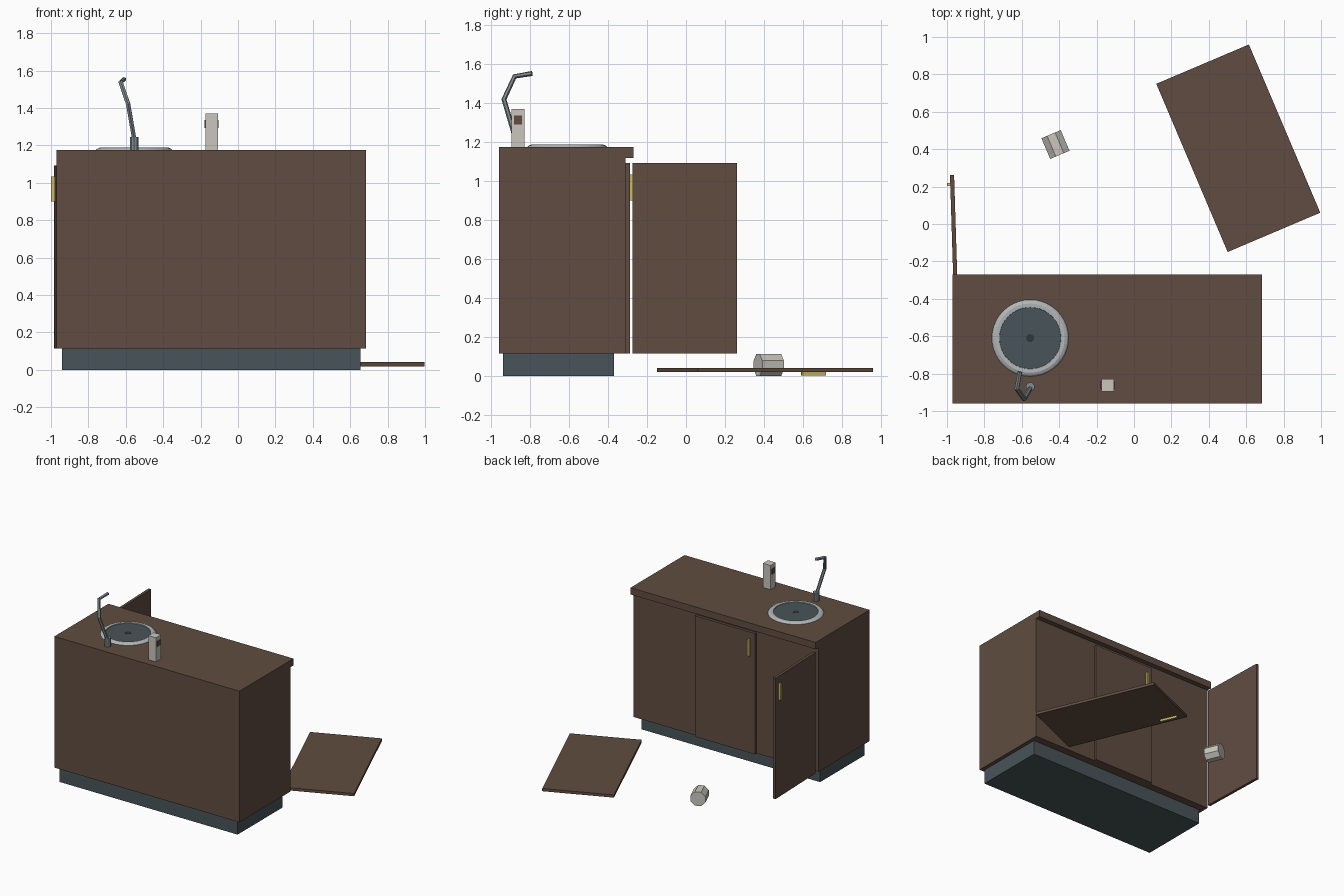
import bpy, bmesh, math
from mathutils import Matrix, Vector

cube = bpy.data.objects.get("Cube")
if cube:
    bpy.data.objects.remove(cube, do_unlink=True)


def material(name, rgb):
    m = bpy.data.materials.new(name)
    m.use_nodes = True
    m.diffuse_color = (*rgb, 1)
    m.node_tree.nodes["Principled BSDF"].inputs["Base Color"].default_value = (*rgb, 1)
    return m


WOOD = material("brown_wood", (0.117, 0.073, 0.052))
SLATE = material("slate", (0.065, 0.089, 0.1))
RIM = material("light_metal", (0.445, 0.468, 0.479))
STEEL = material("tap_metal", (0.223, 0.262, 0.283))
IVORY = material("ivory", (0.58, 0.565, 0.515))
BRASS = material("brass", (0.62, 0.49, 0.135))
DARK = material("dark_drain", (0.03, 0.04, 0.045))


def finish(name, bm, mat, matrix=Matrix()):
    bmesh.ops.recalc_face_normals(bm, faces=bm.faces)
    me = bpy.data.meshes.new(name)
    bm.to_mesh(me)
    bm.free()
    me.materials.append(mat)
    ob = bpy.data.objects.new(name, me)
    ob.matrix_world = matrix
    bpy.context.collection.objects.link(ob)
    return ob


def box(name, lo, hi, mat, matrix=Matrix()):
    lo, hi = Vector(lo), Vector(hi)
    bm = bmesh.new()
    bmesh.ops.create_cube(bm, size=1)
    for v in bm.verts:
        v.co = (lo + hi) / 2 + v.co * (hi - lo)
    return finish(name, bm, mat, matrix)


def rod(name, a, b, radius, sides, mat, turn=0):
    a, b = Vector(a), Vector(b)
    d = b - a
    bm = bmesh.new()
    bmesh.ops.create_cone(bm, cap_ends=True, segments=sides, radius1=radius,
                          radius2=radius, depth=d.length)
    spin = d.to_track_quat('Z', 'Y').to_matrix().to_4x4() @ Matrix.Rotation(turn, 4, 'Z')
    return finish(name, bm, mat, Matrix.Translation((a + b) / 2) @ spin)


# Cabinet
box("plinth", (-0.94, -0.94, 0), (0.655, -0.37, 0.115), SLATE)
box("cabinet_body", (-0.97, -0.96, 0.115), (0.685, -0.31, 1.12), WOOD)
box("countertop", (-0.97, -0.96, 1.12), (0.685, -0.27, 1.175), WOOD)

# Doors: origin at the lower inner corner, outer face towards local +y
W, T, H = 0.538, 0.022, 0.977


def door(name, matrix, handle_x):
    box(name, (0, 0, 0), (W, T, H), WOOD, matrix)
    box(name + "_handle", (handle_x - 0.008, T, 0.786),
        (handle_x + 0.008, T + 0.017, 0.92), BRASS, matrix)


door("middle_door", Matrix.Translation((-0.415, -0.31, 0.115)), 0.05)
door("open_door", Matrix.Translation((-0.945, -0.275, 0.115))
     @ Matrix.Rotation(math.radians(91.8), 4, 'Z'), W - 0.05)
door("fallen_door", Matrix.Translation((0.5575, 0.405, 0.041))
     @ Matrix.Rotation(math.radians(23), 4, 'Z')
     @ Matrix.Rotation(math.radians(-90), 4, 'X')
     @ Matrix.Translation((-W / 2, 0, -H / 2)), 0.05)

# Sink: lathed rim, flat basin disc and drain
SX, SY = -0.555, -0.61
bm = bmesh.new()
profile = [(0.206, 1.174), (0.198, 1.182), (0.185, 1.188), (0.165, 1.187), (0.163, 1.174)]
verts = [bm.verts.new((r, 0, z)) for r, z in profile]
edges = [bm.edges.new(pair) for pair in zip(verts, verts[1:])]
bmesh.ops.spin(bm, geom=verts + edges, cent=(0, 0, 0), axis=(0, 0, 1),
               angle=math.tau, steps=40, use_merge=True)
bmesh.ops.remove_doubles(bm, verts=bm.verts, dist=0.0001)
finish("sink_rim", bm, RIM, Matrix.Translation((SX, SY, 0)))
rod("sink_basin", (SX, SY, 1.17), (SX, SY, 1.181), 0.166, 40, SLATE)
rod("sink_drain", (SX, SY, 1.18), (SX, SY, 1.183), 0.022, 12, DARK)

# Tap: base and bent spout
rod("tap_base", (-0.555, -0.87, 1.174), (-0.555, -0.87, 1.245), 0.024, 10, STEEL)
path = [(-0.555, -0.88, 1.235), (-0.587, -0.935, 1.42),
        (-0.627, -0.88, 1.538), (-0.61, -0.79, 1.553)]
curve = bpy.data.curves.new("tap_spout", 'CURVE')
curve.dimensions = '3D'
curve.bevel_depth = 0.013
curve.bevel_resolution = 1
curve.use_fill_caps = True
spline = curve.splines.new('POLY')
spline.points.add(len(path) - 1)
for point, co in zip(spline.points, path):
    point.co = (*co, 1)
spline.use_smooth = False
curve.materials.append(STEEL)
bpy.context.collection.objects.link(bpy.data.objects.new("tap_spout", curve))

# Dispenser with a small window plate on both sides
box("dispenser", (-0.175, -0.895, 1.174), (-0.107, -0.83, 1.37), IVORY)
for side, x in (("left", -0.107), ("right", -0.175)):
    box("dispenser_window_" + side, (x - 0.003, -0.882, 1.292),
        (x + 0.003, -0.843, 1.337), WOOD)

# Fallen cup on the floor
axis = Vector((-math.sin(math.radians(23)), math.cos(math.radians(23)), 0)) * 0.06
mid = Vector((-0.42, 0.425, 0.056))
rod("fallen_cup", mid - axis, mid + axis, 0.056 / math.cos(math.pi / 8), 8,
    IVORY, math.pi / 8)
